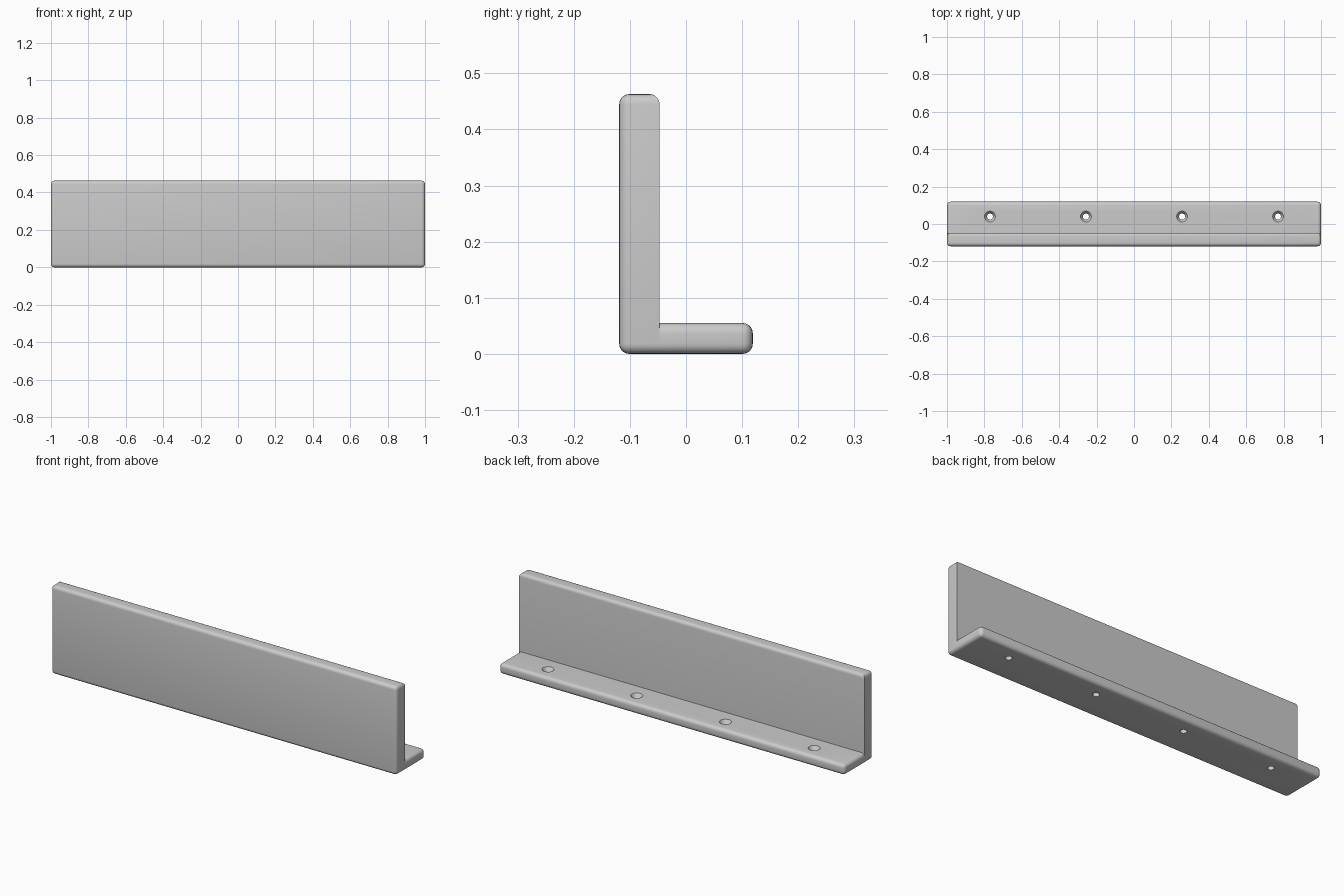
import bpy
import bmesh
import math

cube = bpy.data.objects.get("Cube")
if cube:
    bpy.data.objects.remove(cube, do_unlink=True)

FRONT, JOIN, BACK = -0.119, -0.047, 0.119   # depth of wall front, wall back, flange back
HEIGHT, THICK, ROUND = 0.463, 0.055, 0.018

grey = bpy.data.materials.new("light grey")
grey.use_nodes = True
grey.diffuse_color = (0.6, 0.6, 0.6, 1)
grey.node_tree.nodes["Principled BSDF"].inputs["Base Color"].default_value = (0.6, 0.6, 0.6, 1)


def add_object(name, bm):
    bmesh.ops.recalc_face_normals(bm, faces=bm.faces)
    mesh = bpy.data.meshes.new(name)
    bm.to_mesh(mesh)
    bm.free()
    mesh.materials.append(grey)
    obj = bpy.data.objects.new(name, mesh)
    bpy.context.collection.objects.link(obj)
    return obj


def rounded_slab(name, y0, y1, height, is_sharp):
    """Full-width box with rounded edges, except those picked by is_sharp."""
    bm = bmesh.new()
    bmesh.ops.create_cube(bm, size=1)
    for v in bm.verts:
        v.co = (v.co.x * 2, y0 + (v.co.y + 0.5) * (y1 - y0), (v.co.z + 0.5) * height)
    edges = [e for e in bm.edges if not is_sharp(e)]
    bmesh.ops.bevel(bm, geom=edges, offset=ROUND, offset_type='OFFSET',
                    segments=5, profile=0.5, affect='EDGES', clamp_overlap=True)
    return add_object(name, bm)


def shade(obj):
    mesh = obj.data
    for p in mesh.polygons:
        p.use_smooth = True
    mesh.set_sharp_from_angle(angle=math.radians(30))


def on_join(e):
    return all(abs(v.co.y - JOIN) < 1e-4 for v in e.verts)


def wall_sharp(e):
    # back edges stay square, apart from the one along the top
    return on_join(e) and min(v.co.z for v in e.verts) < HEIGHT / 2


# Upright wall and the flange that butts against its foot
wall = rounded_slab("upright_wall", FRONT, JOIN, HEIGHT, wall_sharp)
flange = rounded_slab("base_flange", JOIN, BACK, THICK, on_join)

# Countersunk screw holes, turned from one profile of (radius, height)
profile = [(0.016, -0.02), (0.016, 0.035), (0.029, THICK), (0.029, THICK + 0.02)]
SIDES = 32
bm = bmesh.new()
for x in (-0.77, -0.257, 0.257, 0.77):
    rings = [[bm.verts.new((x + r * math.cos(i * math.tau / SIDES),
                            0.04 + r * math.sin(i * math.tau / SIDES), z))
              for i in range(SIDES)] for r, z in profile]
    for low, high in zip(rings, rings[1:]):
        for i in range(SIDES):
            j = (i + 1) % SIDES
            bm.faces.new((low[i], low[j], high[j], high[i]))
    bm.faces.new(rings[0][::-1])
    bm.faces.new(rings[-1])
cutter = add_object("screw_hole_cutter", bm)
cutter.hide_render = True

mod = flange.modifiers.new("screw_holes", 'BOOLEAN')
mod.operation = 'DIFFERENCE'
mod.solver = 'EXACT'
mod.object = cutter
bpy.context.view_layer.objects.active = flange
bpy.ops.object.modifier_apply(modifier=mod.name)
bpy.data.objects.remove(cutter, do_unlink=True)

for part in (wall, flange):
    shade(part)
